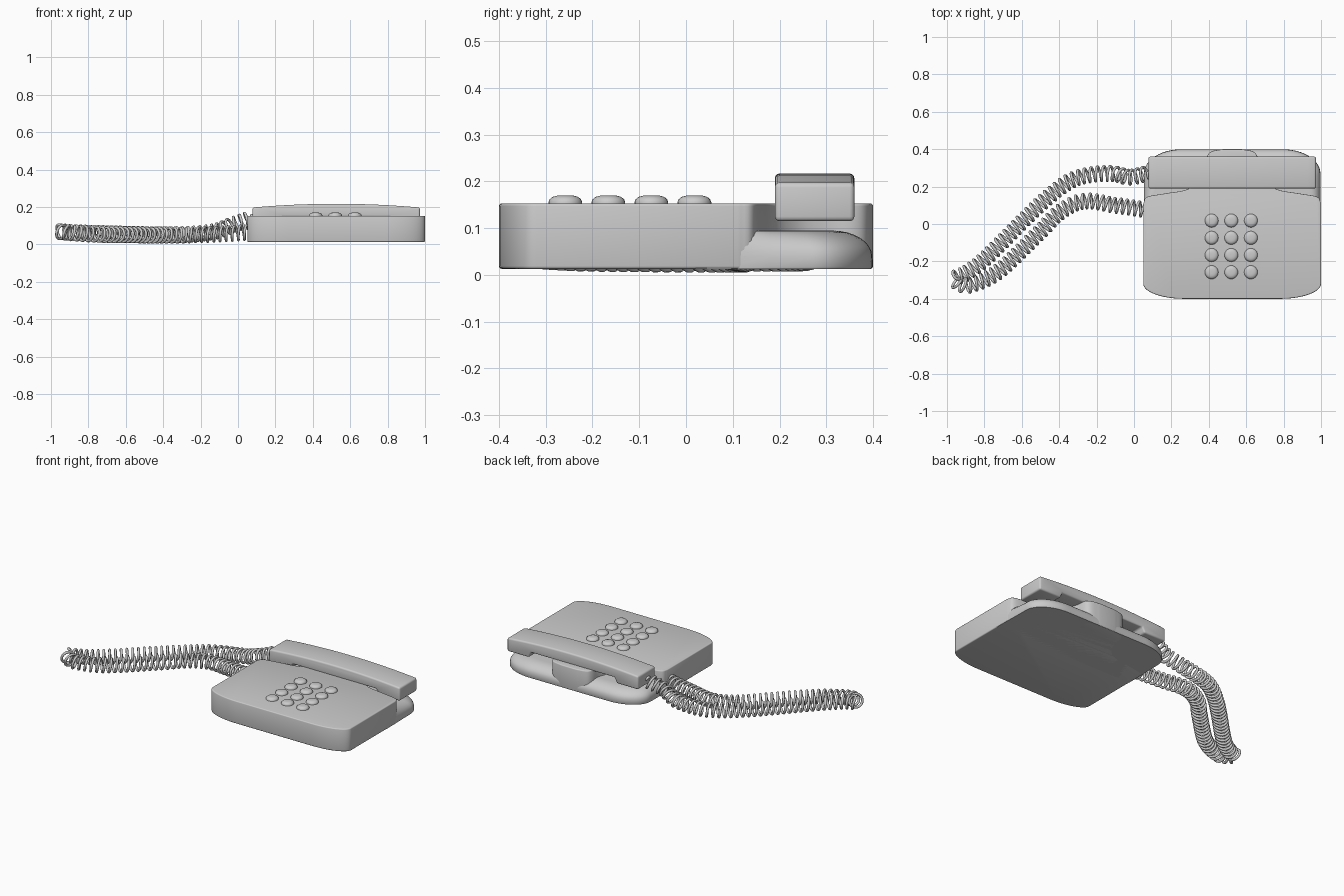
import bpy, bmesh, math
from mathutils import Vector

if "Cube" in bpy.data.objects:
    bpy.data.objects.remove(bpy.data.objects["Cube"], do_unlink=True)

grey = bpy.data.materials.new("warm_grey_plastic")
grey.use_nodes = True
grey.diffuse_color = (0.6, 0.6, 0.6, 1)
grey.node_tree.nodes["Principled BSDF"].inputs["Base Color"].default_value = (0.6, 0.6, 0.6, 1)

MID = 0.525          # centre line of the phone body
HALF = 0.475         # half its width
BOTTOM, TOP = 0.013, 0.153


def finish(name, bm, bevel=0, angle=35):
    bmesh.ops.recalc_face_normals(bm, faces=bm.faces)
    mesh = bpy.data.meshes.new(name)
    bm.to_mesh(mesh)
    bm.free()
    obj = bpy.data.objects.new(name, mesh)
    bpy.context.collection.objects.link(obj)
    mesh.materials.append(grey)
    bpy.ops.object.select_all(action='DESELECT')
    obj.select_set(True)
    bpy.context.view_layer.objects.active = obj
    if bevel:
        mod = obj.modifiers.new("soft_edges", 'BEVEL')
        mod.width, mod.segments = bevel, 3
        mod.limit_method, mod.angle_limit = 'ANGLE', math.radians(50)
        bpy.ops.object.modifier_apply(modifier=mod.name)
    bpy.ops.object.shade_smooth_by_angle(angle=math.radians(angle))
    return obj


def loft(rings):
    """Skin a stack of equal rings and cap both ends."""
    bm = bmesh.new()
    loops = [[bm.verts.new(p) for p in ring] for ring in rings]
    n = len(loops[0])
    for a, b in zip(loops, loops[1:]):
        for i in range(n):
            bm.faces.new((a[i], a[(i + 1) % n], b[(i + 1) % n], b[i]))
    bm.faces.new(loops[0])
    bm.faces.new(loops[-1])
    return bm


def spline(points, steps):
    """Smooth path through the points."""
    pts = [Vector(p) for p in points]
    pts = [2 * pts[0] - pts[1]] + pts + [2 * pts[-1] - pts[-2]]
    out = []
    for a, b, c, d in zip(pts, pts[1:], pts[2:], pts[3:]):
        for k in range(steps):
            t = k / steps
            out.append(0.5 * (2 * b + (c - a) * t + (2 * a - 5 * b + 4 * c - d) * t * t
                              + (3 * b - a - 3 * c + d) * t ** 3))
    return out + [pts[-2]]


def corner(rx, ry, y, sign, count=12):
    """Right-hand elliptical corner, running from the end edge to the side."""
    return [(HALF - rx + rx * math.sin(i / count * math.pi / 2),
             sign * (y - ry + ry * math.cos(i / count * math.pi / 2)))
            for i in range(count + 1)]


def mirrored(half):
    return half + [(-x, y) for x, y in reversed(half)]


# Main deck: full-width keypad area with a narrow neck at the back
shoulder = [(x, y) for x, y, z in spline(
    [(0.475, 0.11, 0), (0.455, 0.145, 0), (0.36, 0.163, 0), (0.24, 0.185, 0), (0.175, 0.235, 0),
     (0.145, 0.3, 0), (0.135, 0.36, 0), (0.11, 0.388, 0), (0.05, 0.4, 0)], 5)]
deck = mirrored(corner(0.22, 0.08, 0.4, -1) + shoulder)
finish("phone_body", loft([[(MID + x, y, z) for x, y in deck] for z in (BOTTOM, TOP)]), 0.006)

# Low rounded rear shelf below the handset
outline = mirrored([(HALF, 0.02), (HALF, 0.1), (HALF, 0.18)] + corner(0.2, 0.13, 0.4, 1)[::-1])
rings = []
for z, inset in [(BOTTOM, 0.004), (0.018, 0.001), (0.04, 0.002)] + [
        (0.04 + 0.055 * math.sin(a), 0.002 + 0.085 * (1 - math.cos(a)))
        for a in [math.pi / 2 * i / 8 for i in range(1, 9)]]:
    ring = []
    for x, y in outline:
        fade = min(1, max(0, (y - 0.08) / 0.14))
        sx = 1 - (0.002 + inset * fade) / HALF
        ring.append((MID + x * sx, y - inset * fade * max(0, (y - 0.18) / 0.22), z))
    rings.append(ring)
finish("rear_shelf", loft(rings), angle=50)

# Handset: arched bar with a thicker block at each end
N = 20
crown = [(-0.448 + 0.896 * i / N, 0.217 - 0.02 * (2 * i / N - 1) ** 2) for i in range(N + 1)]
belly = [(0.448, 0.115), (0.3, 0.115), (0.285, 0.148), (-0.285, 0.148), (-0.3, 0.115), (-0.448, 0.115)]
finish("handset", loft([[(MID + x, y, z) for x, z in crown + belly] for y in (0.19, 0.36)]), 0.01)

# Keypad: three columns and four rows of low domes
dome = [(1, -0.004), (1, 0.003), (0.93, 0.009), (0.76, 0.014), (0.5, 0.0165), (0.2, 0.017)]
for row in range(4):
    for col in range(3):
        cx, cy = 0.415 + 0.105 * col, 0.018 - 0.092 * row
        rings = [[(cx + 0.036 * r * math.cos(math.tau * i / 24),
                   cy + 0.036 * r * math.sin(math.tau * i / 24), TOP + h) for i in range(24)]
                 for r, h in dome]
        finish(f"button_{row + 1}_{col + 1}", loft(rings), angle=50)

# Coiled cord: a helix wound evenly along a path from handset to body
path = spline([(0.085, 0.275, 0.145), (0.03, 0.26, 0.125), (-0.03, 0.25, 0.105), (-0.12, 0.27, 0.07),
               (-0.25, 0.26, 0.055), (-0.35, 0.225, 0.052), (-0.475, 0.13, 0.052), (-0.61, 0, 0.055),
               (-0.8, -0.19, 0.06), (-0.9, -0.265, 0.065), (-0.955, -0.29, 0.068),
               (-0.93, -0.32, 0.065), (-0.87, -0.325, 0.06), (-0.72, -0.25, 0.053),
               (-0.5, -0.04, 0.05), (-0.4, 0.06, 0.05), (-0.27, 0.122, 0.05),
               (-0.1, 0.1, 0.055), (0.07, 0.075, 0.065)], 30)
PITCH, COIL, WIRE, PER_TURN = 0.033, 0.038, 0.0075, 18
gap = PITCH / PER_TURN
samples, carry = [], 0
for a, b in zip(path, path[1:]):
    length = (b - a).length
    while carry < length:
        samples.append((a.lerp(b, carry / length), (b - a).normalized()))
        carry += gap
    carry -= length
coil = []
for i, (p, tangent) in enumerate(samples):
    side = tangent.cross(Vector((0, 0, 1))).normalized()
    up = side.cross(tangent)
    angle = math.tau * i / PER_TURN
    radius = COIL * min(1, i / 12, (len(samples) - 1 - i) / 12)
    coil.append(p + radius * (side * math.cos(angle) + up * math.sin(angle)))
curve = bpy.data.curves.new("coiled_cord", 'CURVE')
curve.dimensions = '3D'
curve.bevel_depth, curve.bevel_resolution = WIRE, 2
curve.use_fill_caps = True
curve.materials.append(grey)
wire = curve.splines.new('POLY')
wire.points.add(len(coil) - 1)
for point, p in zip(wire.points, coil):
    point.co = (p.x, p.y, p.z, 1)
wire.use_smooth = True
bpy.context.collection.objects.link(bpy.data.objects.new("coiled_cord", curve))
